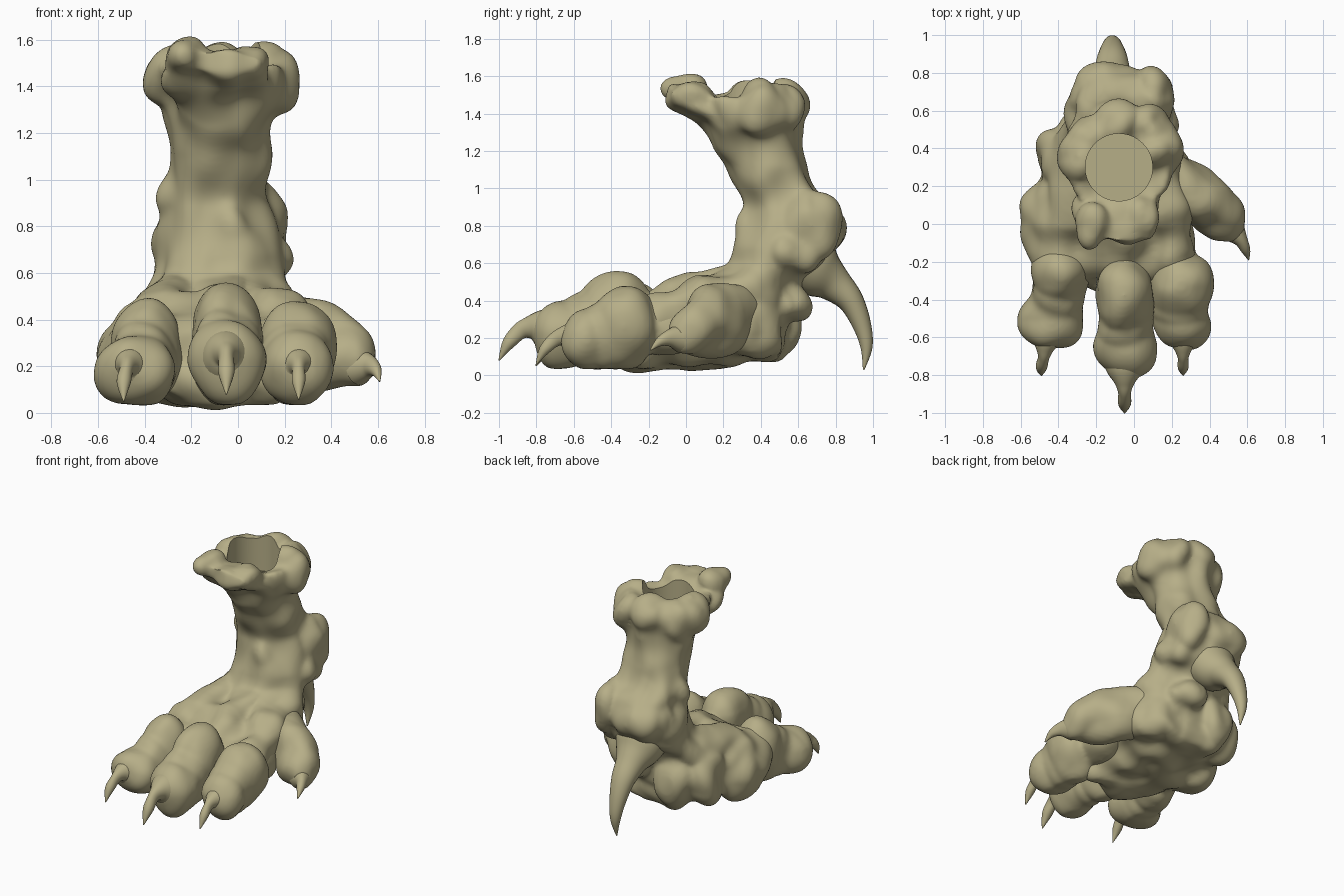
import bpy, bmesh, math
from mathutils import Vector, Matrix, noise

if "Cube" in bpy.data.objects:
    bpy.data.objects.remove(bpy.data.objects["Cube"])

X, Y, Z = Vector((1, 0, 0)), Vector((0, 1, 0)), Vector((0, 0, 1))
skin = bpy.data.materials.new("olive_skin")
skin.diffuse_color = (.47, .425, .245, 1)
skin.use_nodes = True
skin.node_tree.nodes["Principled BSDF"].inputs["Base Color"].default_value = skin.diffuse_color


def catmull(a, b, c, d, t):
    return [0.5 * (2*q + (r-p)*t + (2*p-5*q+4*r-s)*t*t + (3*q-p-3*r+s)*t**3)
            for p, q, r, s in zip(a, b, c, d)]


def loft(bm, keys, side=X, tangent=None, n=24, steps=6):
    """Smooth closed tube through keys (x, y, z, half width, half height)."""
    k = [keys[0]] + keys + [keys[-1]]
    rows = [catmull(*k[i:i+4], j / steps) for i in range(len(keys)-1) for j in range(steps)]
    rows.append(keys[-1])
    rings = []
    for i, row in enumerate(rows):
        t = tangent or Vector(rows[min(i+1, len(rows)-1)][:3]) - Vector(rows[max(i-1, 0)][:3])
        t = t.normalized()
        u = (side - t * side.dot(t)).normalized()
        v = t.cross(u)
        rings.append([bm.verts.new(Vector(row[:3]) + u*row[3]*math.cos(a) + v*row[4]*math.sin(a))
                      for a in (2*math.pi*s/n for s in range(n))])
    for a, b in zip(rings, rings[1:]):
        for s in range(n):
            bm.faces.new((a[s], a[(s+1) % n], b[(s+1) % n], b[s]))
    bm.faces.new(rings[0][::-1])
    bm.faces.new(rings[-1])


def blob(bm, x, y, z, rx, ry, rz):
    bmesh.ops.create_uvsphere(bm, u_segments=24, v_segments=16, radius=1,
                              matrix=Matrix.Translation((x, y, z)) @ Matrix.Diagonal((rx, ry, rz, 1)))


def to_object(bm, name):
    bmesh.ops.recalc_face_normals(bm, faces=bm.faces)
    me = bpy.data.meshes.new(name)
    bm.to_mesh(me)
    bm.free()
    ob = bpy.data.objects.new(name, me)
    bpy.context.collection.objects.link(ob)
    return ob


def apply(ob):
    dg = bpy.context.evaluated_depsgraph_get()
    me = bpy.data.meshes.new_from_object(ob.evaluated_get(dg))
    ob.modifiers.clear()
    ob.data = me


def flesh(bm, name, lumps, smooth, voxel, swell=0.0):
    """Melt overlapping volumes into one skin and add soft lumps."""
    ob = to_object(bm, name)
    m = ob.modifiers.new("melt", 'REMESH')
    m.mode, m.voxel_size = 'VOXEL', voxel
    m = ob.modifiers.new("soften", 'SMOOTH')
    m.factor, m.iterations = 0.5, smooth
    apply(ob)
    moved = [v.co + v.normal * (swell + lumps * noise.noise(Vector((v.co.x*6, v.co.y*6, v.co.z*4.5))))
             for v in ob.data.vertices]
    for v, co in zip(ob.data.vertices, moved):
        v.co = co
        v.co.z = max(co.z, 0.04 + (co.z - 0.04) * 0.6)
    return ob


def shade(ob, angle=50):
    ob.data.materials.clear()
    ob.data.materials.append(skin)
    bpy.ops.object.select_all(action='DESELECT')
    ob.select_set(True)
    bpy.context.view_layer.objects.active = ob
    bpy.ops.object.shade_smooth_by_angle(angle=math.radians(angle))


# Leg, ankle and palm
bm = bmesh.new()
loft(bm, [(-.1, .36, .25, .33, .2), (-.11, .38, .45, .32, .2), (-.09, .49, .6, .28, .27),
          (-.08, .54, .76, .25, .28), (-.1, .55, .92, .23, .25), (-.095, .45, 1.08, .215, .2),
          (-.08, .4, 1.2, .22, .215), (-.065, .36, 1.36, .265, .27), (-.075, .31, 1.49, .265, .28)],
     tangent=Z)
loft(bm, [(-.1, .5, .25, .28, .17), (-.13, .25, .26, .38, .2), (-.15, .05, .27, .4, .24),
          (-.12, -.15, .24, .42, .21), (-.1, -.3, .2, .38, .15)], tangent=-Y)
# Ridges running from the ankle to the toes
for x0, x1, h in ((-.27, -.37, .0), (-.08, -.06, .015), (.08, .2, .0)):
    loft(bm, [(x0, .36, .46+h, .15, .15), ((x0+x1)/2, .12, .4+h, .14, .145),
              (x1, -.05, .34+h, .13, .14), (x1, -.2, .28+h, .125, .135), (x1, -.3, .25, .11, .11)])
for b in (
        # outer palm edge and heel pads
        (-.44, .02, .26, .17, .27, .2), (-.4, .34, .29, .12, .17, .19), (.02, .56, .38, .13, .1, .1),
        (-.27, .52, .3, .14, .12, .16), (.15, .35, .24, .15, .16, .16), (-.05, -.22, .14, .28, .15, .13),
        (-.1, .42, .19, .24, .12, .12),
        # ankle knobs
        (.11, .67, .8, .115, .16, .18), (.12, .57, .65, .11, .14, .13), (-.27, .62, .76, .11, .14, .14),
        (-.27, .5, .94, .09, .12, .11), (-.12, .73, .78, .19, .12, .15), (-.05, .34, .8, .1, .09, .11),
        # torn rim lobes
        (-.22, -.02, 1.525, .1, .12, .09), (.06, .03, 1.5, .09, .13, .09), (-.29, .36, 1.44, .11, .13, .13),
        (.13, .4, 1.4, .12, .15, .14), (-.09, .53, 1.45, .14, .12, .13), (.08, .51, 1.43, .1, .12, .15),
        (-.24, .48, 1.42, .11, .11, .14), (.09, .37, 1.51, .09, .09, .08)):
    blob(bm, *b)
# Forward lip of the rim
loft(bm, [(-.08, .24, 1.33, .21, .16), (-.08, .07, 1.43, .23, .1), (-.09, -.1, 1.51, .2, .06)],
     tangent=-Y)
leg = flesh(bm, "leg_and_palm", 0.05, 20, 0.016, 0.0)

# Round socket in the top of the leg
bm = bmesh.new()
bmesh.ops.create_cone(bm, cap_ends=True, segments=64, radius1=.178, radius2=.178, depth=.6,
                      matrix=Matrix.Translation((-.08, .3, 1.62)))
cutter = to_object(bm, "socket_cutter")
cutter.hide_render = True
cut = leg.modifiers.new("socket", 'BOOLEAN')
cut.operation, cut.object, cut.solver = 'DIFFERENCE', cutter, 'EXACT'
apply(leg)
bpy.data.objects.remove(cutter)
shade(leg)

# Front toes: root, knuckle, waist and tip pads
toes = {
    "left_toe": [(-.37, -.08, .25, .13, .2, .17), (-.39, -.26, .25, .15, .19, .225),
                 (-.41, -.39, .22, .145, .17, .18), (-.435, -.5, .19, .172, .17, .165)],
    "middle_toe": [(-.06, -.13, .27, .13, .2, .17), (-.055, -.38, .3, .158, .22, .26),
                   (-.05, -.54, .25, .145, .17, .2), (-.045, -.64, .215, .165, .18, .185)],
    "right_toe": [(.2, -.1, .25, .13, .2, .16), (.25, -.33, .26, .168, .19, .225),
                  (.25, -.43, .22, .15, .16, .18), (.255, -.53, .195, .152, .14, .16)],
}
for name, pads in toes.items():
    bm = bmesh.new()
    for p in pads:
        blob(bm, *p)
    shade(flesh(bm, name, 0.03, 14, .013, 0.001))

# Side toe
bm = bmesh.new()
loft(bm, [(.12, .3, .32, .12, .17), (.27, .21, .31, .135, .175), (.38, .1, .28, .14, .165),
          (.48, .01, .225, .115, .125), (.55, -.06, .19, .05, .06)], side=Vector((.6, .6, 0)))
shade(flesh(bm, "side_toe", 0.045, 10, .013, 0.004))

# Hooked front claws with a fleshy base
for name, x, y, z, dx, s in (("left_claw", -.46, -.6, .2, -.03, .88), ("middle_claw", -.05, -.77, .25, 0, 1),
                             ("right_claw", .26, -.61, .2, 0, .83)):
    bm = bmesh.new()
    loft(bm, [(x, y+.05, z-.01, .12*s, .13*s), (x+dx*.2, y-.02*s, z+.005, .09*s, .095*s),
              (x+dx*.4, y-.07*s, z+.005, .055*s, .06*s), (x+dx*.6, y-.12*s, z-.015, .034*s, .045*s),
              (x+dx, y-.18*s, z-.08*s, .034*s, .034*s), (x+dx, y-.23*s, z-.17*s, .003, .003)])
    shade(to_object(bm, name), 60)

# Side toe claw
bm = bmesh.new()
loft(bm, [(.52, -.03, .2, .075, .08), (.565, -.085, .2, .038, .048), (.592, -.14, .18, .024, .026),
          (.607, -.19, .135, .003, .003)], side=Vector((.6, .6, 0)))
shade(to_object(bm, "side_claw"), 60)

# Large spur at the back of the ankle
bm = bmesh.new()
loft(bm, [(-.1, .6, .66, .19, .18), (-.11, .7, .56, .16, .15), (-.115, .79, .49, .105, .1),
          (-.115, .88, .4, .08, .07), (-.115, .94, .27, .055, .05), (-.115, .965, .15, .034, .032),
          (-.115, .95, .03, .004, .004)])
shade(to_object(bm, "back_spur"), 60)
